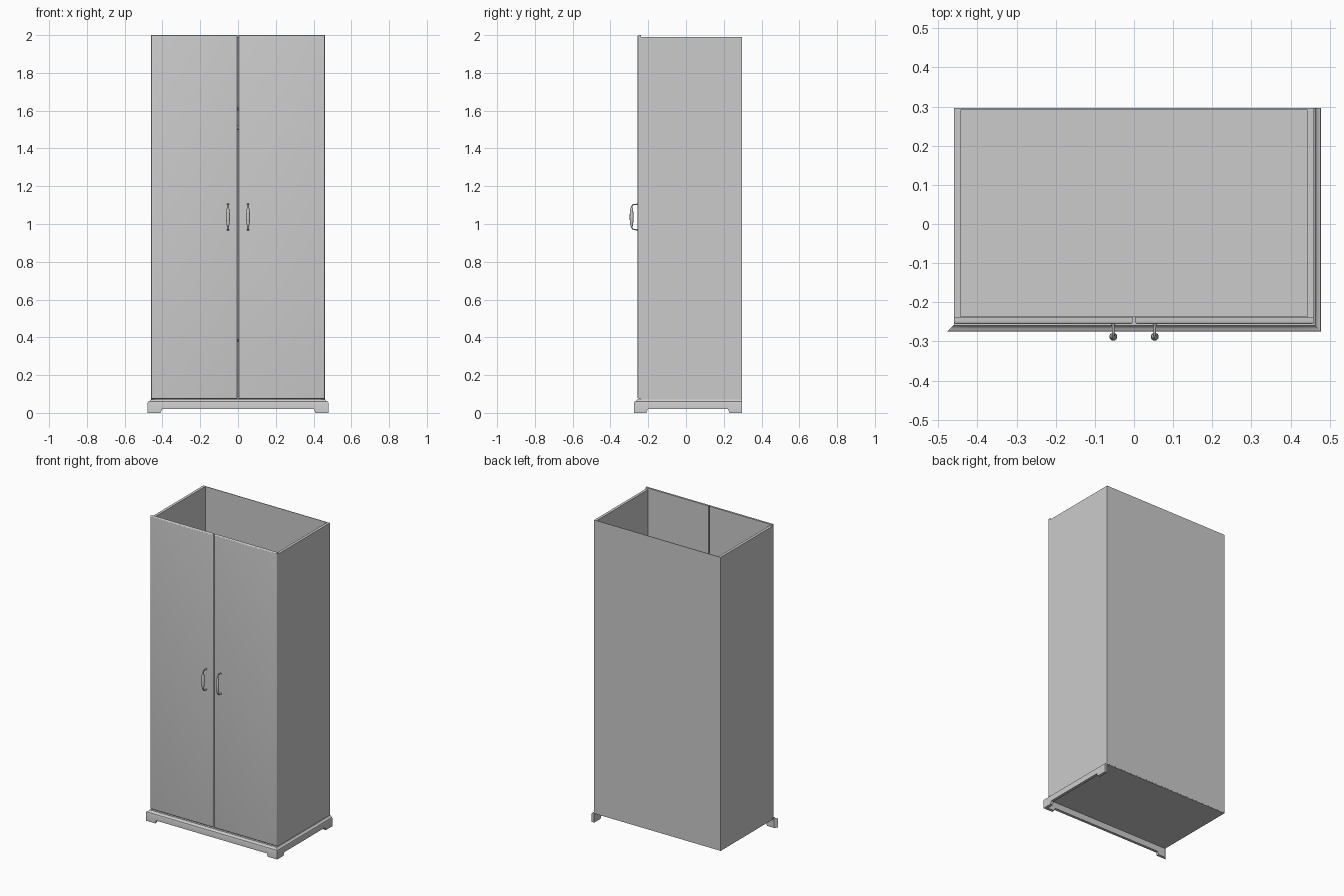
import bpy, bmesh, math
from mathutils import Vector

if "Cube" in bpy.data.objects:
    bpy.data.objects.remove(bpy.data.objects["Cube"])


def finish(name, bm):
    bmesh.ops.recalc_face_normals(bm, faces=bm.faces)
    mesh = bpy.data.meshes.new(name)
    bm.to_mesh(mesh)
    bm.free()
    ob = bpy.data.objects.new(name, mesh)
    bpy.context.collection.objects.link(ob)
    return ob


def smooth(ob):
    bpy.ops.object.select_all(action='DESELECT')
    ob.select_set(True)
    bpy.context.view_layer.objects.active = ob
    bpy.ops.object.shade_smooth_by_angle(angle=math.radians(35))


def box(name, lo, hi, front_round=0.0):
    bm = bmesh.new()
    bmesh.ops.create_cube(bm, size=1)
    for v in bm.verts:
        v.co = Vector([(a + b) / 2 + c * (b - a) for a, b, c in zip(lo, hi, v.co)])
    if front_round:
        edges = [e for e in bm.edges if all(v.co.y < lo[1] + 1e-5 for v in e.verts)]
        bmesh.ops.bevel(bm, geom=edges, offset=front_round, segments=4,
                        profile=0.5, affect='EDGES')
    ob = finish(name, bm)
    if front_round:
        smooth(ob)
    return ob


def loft(name, rings):
    bm = bmesh.new()
    loops = [[bm.verts.new(p) for p in ring] for ring in rings]
    n = len(loops[0])
    for a, b in zip(loops, loops[1:]):
        for i in range(n):
            bm.faces.new((a[i], a[(i + 1) % n], b[(i + 1) % n], b[i]))
    bm.faces.new(loops[0])
    bm.faces.new(loops[-1])
    ob = finish(name, bm)
    smooth(ob)
    return ob


# Moulded skirting: sections along its length, raised between the feet
def skirting(name, start, end, foot_a, foot_b, mitre_a, mitre_b, place):
    w = 0.018
    top = [(w, 0.054), (0.016, 0.059), (0.010, 0.061), (0.005, 0.065), (0.003, 0.070), (0, 0.070)]
    stations = [(start, 0, mitre_a), (foot_a, 0, 0), (foot_a + 0.008, 0.02, 0),
                (foot_b - 0.008, 0.02, 0), (foot_b, 0, 0), (end, 0, mitre_b)]
    rings = []
    for s, low, m in stations:
        rings.append([place(s + m * o, o, z) for o, z in [(0, low), (w, low)] + top])
    return loft(name, rings)


skirting("front_skirting", -0.46, 0.46, -0.41, 0.41, -1, 1,
         lambda s, o, z: (s, -0.257 - o, z))
skirting("right_skirting", -0.257, 0.297, -0.21, 0.23, -1, 0,
         lambda s, o, z: (0.46 + o, s, z))

# Carcass, open at the top
for side, sx in (("left", -1), ("right", 1)):
    xs = sorted((sx * 0.442, sx * 0.46))
    box(side + "_panel", (xs[0], -0.238, 0.065), (xs[1], 0.297, 1.99))
box("back_panel", (-0.442, 0.293, 0.065), (0.442, 0.297, 1.99))
box("bottom_panel", (-0.46, -0.257, 0.060), (0.46, 0.2965, 0.071))

# Interior shelves and hanging rail
for name, z in (("upper_shelf", 1.60), ("lower_shelf", 0.375)):
    box(name, (-0.442, -0.237, z), (0.442, 0.293, z + 0.016))
loft("hanging_rail", [[(x, 0.03 + 0.012 * math.cos(k * math.pi / 8),
                        1.51 + 0.012 * math.sin(k * math.pi / 8)) for k in range(16)]
                      for x in (-0.442, 0.442)])

# Doors with rounded front edges, and bow handles with a swollen grip
path = [(-0.254, 0.067, 0.0075), (-0.257, 0.067, 0.0050), (-0.262, 0.067, 0.0032),
        (-0.276, 0.067, 0.0030), (-0.283, 0.063, 0.0032), (-0.287, 0.055, 0.0040),
        (-0.288, 0.046, 0.0062), (-0.288, 0.032, 0.0085), (-0.288, 0.016, 0.0098),
        (-0.288, 0.0, 0.0102)]
path += [(y, -z, r) for y, z, r in reversed(path[:-1])]
for side, sx in (("left", -1), ("right", 1)):
    xs = sorted((sx * 0.003, sx * 0.46))
    box(side + "_door", (xs[0], -0.256, 0.074), (xs[1], -0.238, 2.0), 0.007)
    rings = []
    for i, (y, z, r) in enumerate(path):
        a, b = path[max(i - 1, 0)], path[min(i + 1, len(path) - 1)]
        t = Vector((0, b[0] - a[0], b[1] - a[1])).normalized()
        u = Vector((1, 0, 0))
        v = t.cross(u)
        c = Vector((sx * 0.053, y, 1.037 + z))
        rings.append([c + r * (math.cos(k * math.pi / 8) * u + math.sin(k * math.pi / 8) * v)
                      for k in range(16)])
    loft(side + "_handle", rings)
